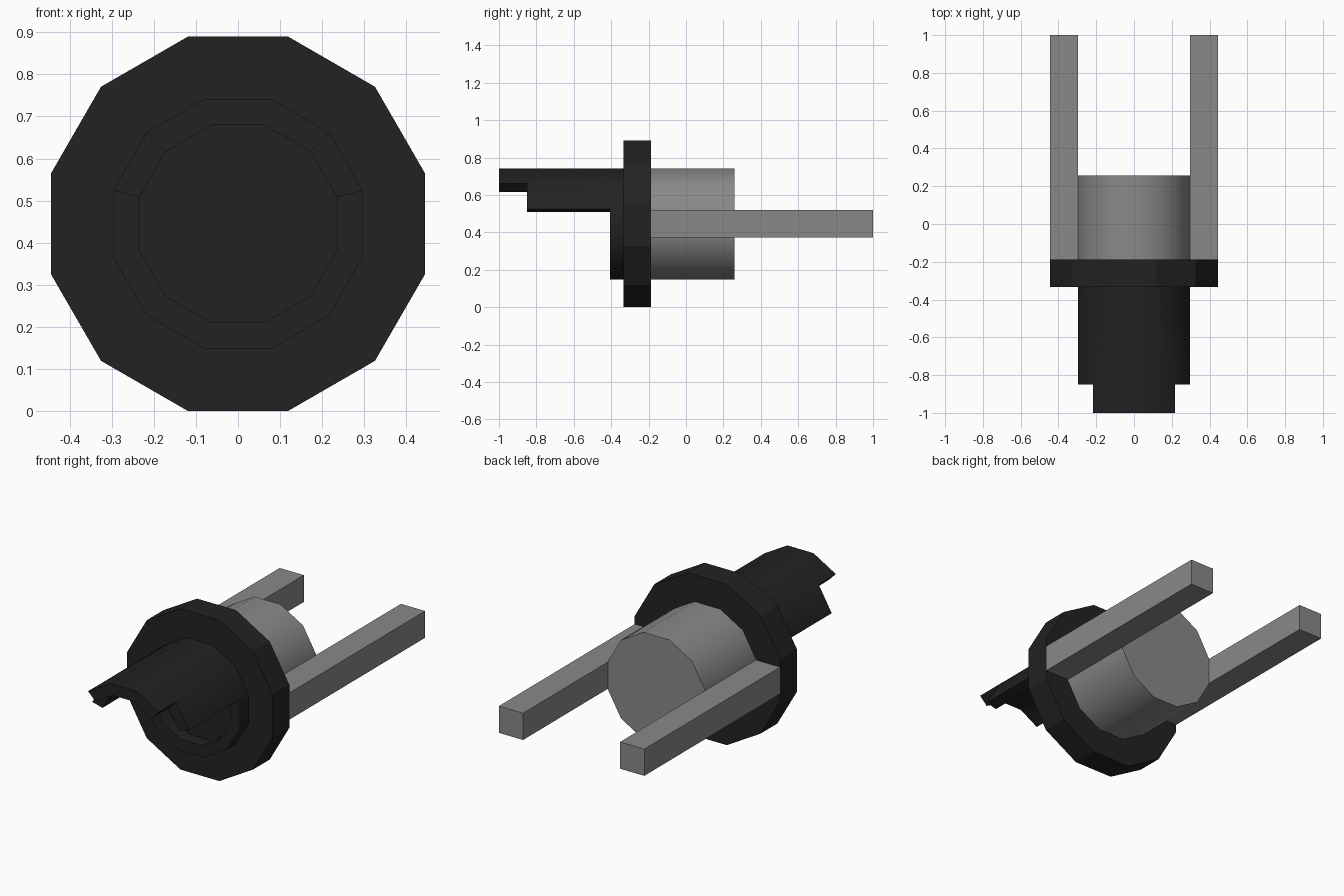
import bpy, bmesh
from math import sin, cos, radians

if "Cube" in bpy.data.objects:
    bpy.data.objects.remove(bpy.data.objects["Cube"])

CZ = 0.445          # height of the main axis
SIDES = 12
OUTER, INNER, RIM = 0.307, 0.243, 0.4605


def material(name, value):
    m = bpy.data.materials.new(name)
    m.diffuse_color = (value, value, value, 1)
    m.use_nodes = True
    m.node_tree.nodes["Principled BSDF"].inputs["Base Color"].default_value = m.diffuse_color
    return m


DARK = material("dark plastic", 0.016)
GREY = material("grey metal", 0.25)


def ring_point(radius, i, y):
    a = radians(15 + 30 * i)
    return (radius * cos(a), y, CZ + radius * sin(a))


def finish(bm, name, mat, smooth=False):
    bmesh.ops.remove_doubles(bm, verts=bm.verts, dist=1e-5)
    bmesh.ops.recalc_face_normals(bm, faces=bm.faces)
    mesh = bpy.data.meshes.new(name)
    bm.to_mesh(mesh)
    bm.free()
    mesh.materials.append(mat)
    ob = bpy.data.objects.new(name, mesh)
    bpy.context.collection.objects.link(ob)
    if smooth:
        bpy.ops.object.select_all(action='DESELECT')
        ob.select_set(True)
        bpy.context.view_layer.objects.active = ob
        bpy.ops.object.shade_smooth_by_angle(angle=radians(35))
    return ob


def prism(name, radius, y0, y1, mat, smooth=False):
    bm = bmesh.new()
    a, b = [[bm.verts.new(ring_point(radius, i, y)) for i in range(SIDES)] for y in (y0, y1)]
    bm.faces.new(a)
    bm.faces.new(b)
    for i in range(SIDES):
        j = (i + 1) % SIDES
        bm.faces.new((a[i], a[j], b[j], b[i]))
    return finish(bm, name, mat, smooth)


def hooded_tube(name, stations, mat):
    """Tube made of wall cells; each station is (y0, y1, kept segments)."""
    bm = bmesh.new()

    def quad(*pts):
        bm.faces.new([bm.verts.new(ring_point(*p)) for p in pts])

    for k, (y0, y1, segs) in enumerate(stations):
        ahead = stations[k - 1][2] if k else ()
        for i in segs:
            j = i + 1
            for r in (OUTER, INNER):
                quad((r, i, y0), (r, j, y0), (r, j, y1), (r, i, y1))
            if i not in ahead:      # front end of the wall
                quad((OUTER, i, y0), (OUTER, j, y0), (INNER, j, y0), (INNER, i, y0))
            for edge, neighbour in ((i, i - 1), (j, j)):   # open side edges
                if neighbour % SIDES not in segs:
                    quad((OUTER, edge, y0), (OUTER, edge, y1), (INNER, edge, y1), (INNER, edge, y0))
    return finish(bm, name, mat, True)


def box(name, lo, hi, mat):
    bm = bmesh.new()
    bmesh.ops.create_cube(bm, size=1)
    for v in bm.verts:
        v.co = [(l + h) / 2 + c * (h - l) for c, l, h in zip(v.co, lo, hi)]
    return finish(bm, name, mat)


# Front: stepped hood growing out of a short tube
hooded_tube("hood", [(-1.0, -0.85, range(1, 4)),
                     (-0.85, -0.407, range(0, 5)),
                     (-0.407, -0.333, range(0, 12))], DARK)

# Middle: twelve-sided flange
prism("flange", RIM, -0.333, -0.187, DARK)

# Rear: solid body and two prongs
prism("rear_body", OUTER, -0.187, 0.258, GREY, True)
for side, x0, x1 in (("left", -0.445, -0.297), ("right", 0.297, 0.445)):
    box(side + "_prong", (x0, -0.187, 0.371), (x1, 1.0, 0.519), GREY)
